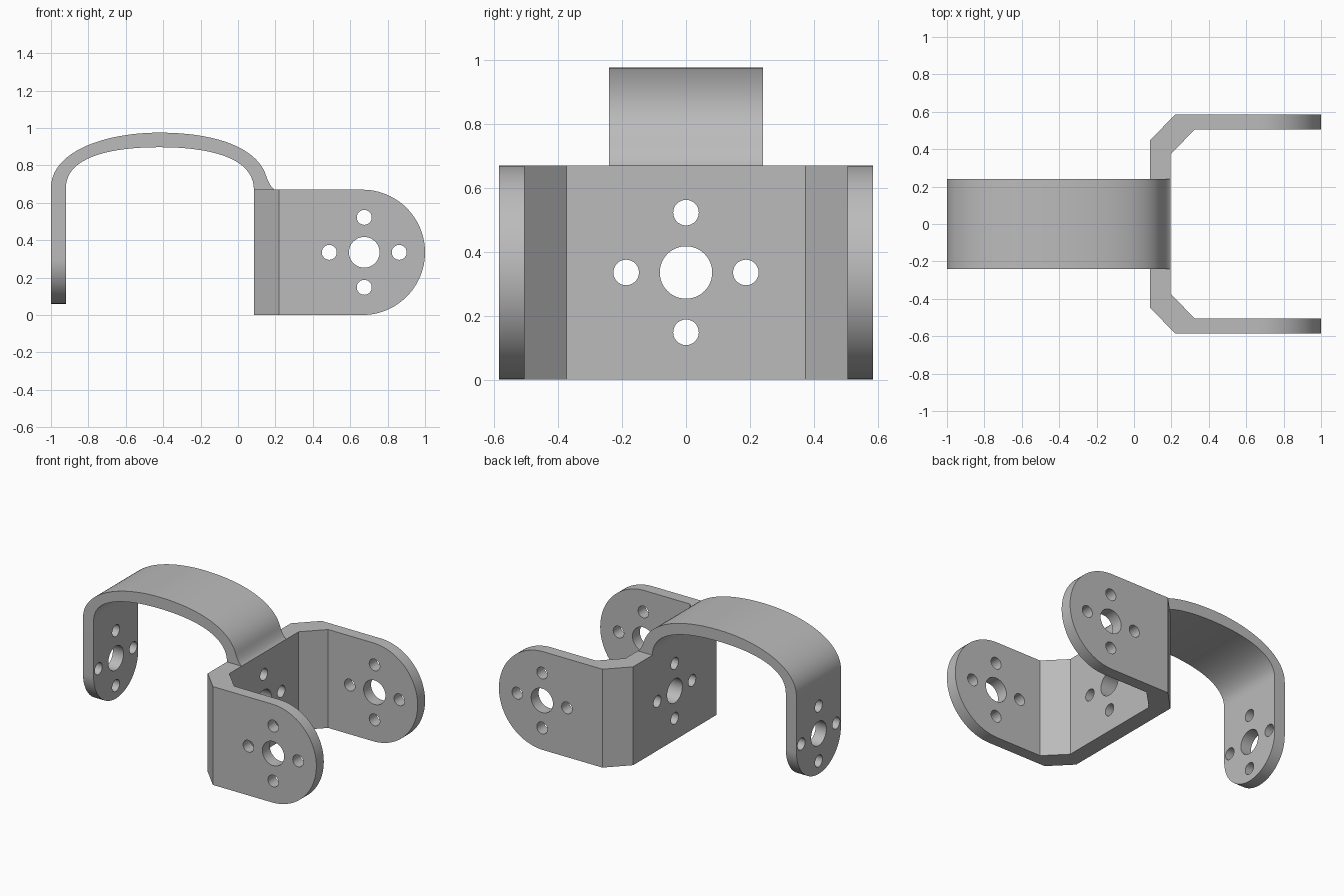
import bpy, bmesh, math
from mathutils import Vector
from mathutils.geometry import interpolate_bezier

cube = bpy.data.objects.get("Cube")
if cube:
    bpy.data.objects.remove(cube, do_unlink=True)

metal = bpy.data.materials.new("Grey metal")
metal.use_nodes = True
metal.diffuse_color = (0.5, 0.5, 0.5, 1)
metal.node_tree.nodes["Principled BSDF"].inputs["Base Color"].default_value = (0.5, 0.5, 0.5, 1)

# Maps a profile point (u, v) and a depth d to 3D for each extrusion axis
PLACE = {"x": lambda u, v, d: (d, u, v),
         "y": lambda u, v, d: (u, d, v),
         "z": lambda u, v, d: (u, v, d)}


def prisms(name, profiles, axis, lo, hi):
    """One object holding every closed profile extruded along an axis."""
    bm = bmesh.new()
    for pts in profiles:
        face = bm.faces.new([bm.verts.new(PLACE[axis](u, v, lo)) for u, v in pts])
        ext = bmesh.ops.extrude_face_region(bm, geom=[face])
        verts = [g for g in ext["geom"] if isinstance(g, bmesh.types.BMVert)]
        bmesh.ops.translate(bm, verts=verts, vec=PLACE[axis](0, 0, hi - lo))
    bmesh.ops.recalc_face_normals(bm, faces=bm.faces)
    mesh = bpy.data.meshes.new(name)
    bm.to_mesh(mesh)
    bm.free()
    mesh.materials.append(metal)
    obj = bpy.data.objects.new(name, mesh)
    bpy.context.collection.objects.link(obj)
    return obj


def arc(cu, cv, r, start, end, steps):
    angles = [math.radians(start + (end - start) * i / steps) for i in range(steps + 1)]
    return [(cu + r * math.cos(a), cv + r * math.sin(a)) for a in angles]


def hole_pattern(cu, cv):
    """A large centre hole with four small holes around it."""
    s = 0.187
    holes = [arc(cu, cv, 0.082, 0, 360, 48)[:-1]]
    for du, dv in ((s, 0), (-s, 0), (0, s), (0, -s)):
        holes.append(arc(cu + du, cv + dv, 0.04, 0, 360, 32)[:-1])
    return holes


def curve(*points, steps=24):
    p = [Vector((u, v, 0)) for u, v in points]
    return [(q.x, q.y) for q in interpolate_bezier(*p, steps)]


def finish(obj, cuts):
    """Apply the boolean cuts, drop the cutters and shade the rounded faces."""
    for cutter, operation in cuts:
        cutter.hide_render = True
        mod = obj.modifiers.new("cut", "BOOLEAN")
        mod.operation, mod.object, mod.solver = operation, cutter, "EXACT"
    bpy.ops.object.select_all(action="DESELECT")
    bpy.context.view_layer.objects.active = obj
    obj.select_set(True)
    for mod in list(obj.modifiers):
        bpy.ops.object.modifier_apply(modifier=mod.name)
    bpy.ops.object.shade_smooth_by_angle(angle=math.radians(25))
    for cutter, operation in cuts:
        bpy.data.objects.remove(cutter, do_unlink=True)


HEIGHT = 0.67
MID = HEIGHT / 2

# U-shaped bracket: plan outline with chamfered corners, mirrored across y
outer = [(1.1, -0.585), (0.22, -0.585), (0.085, -0.447)]
inner = [(0.195, -0.373), (0.325, -0.505), (1.1, -0.505)]
flip = lambda pts: [(x, -y) for x, y in reversed(pts)]
bracket = prisms("u_bracket", [outer + flip(outer) + flip(inner) + inner[::1]], "z", -0.1, 0.8)
side_outline = [(0, HEIGHT), (0, 0)] + arc(1 - MID, MID, MID, -90, 90, 48)
finish(bracket, [
    (prisms("arm_outline", [side_outline], "y", -1, 1), "INTERSECT"),
    (prisms("arm_holes", hole_pattern(0.675, MID), "y", -1, 1), "DIFFERENCE"),
    (prisms("plate_holes", hole_pattern(0, MID), "x", 0, 0.3), "DIFFERENCE")])

# Arched strap: upper edge out to the flared foot, then the lower edge back
upper = (curve((-1, 0.68), (-1, 0.87), (-0.72, 0.975), (-0.42, 0.975))
         + curve((-0.42, 0.975), (-0.13, 0.975), (0.1, 0.9), (0.15, 0.745))[1:]
         + curve((0.15, 0.745), (0.16, 0.715), (0.175, 0.685), (0.195, HEIGHT), steps=8)[1:])
lower = (curve((0.085, HEIGHT), (0.085, 0.845), (-0.16, 0.897), (-0.42, 0.897))
         + curve((-0.42, 0.897), (-0.68, 0.897), (-0.92, 0.845), (-0.92, 0.68))[1:])
strap = prisms("arched_strap", [[(-1, 0)] + upper + lower + [(-0.92, 0)]], "y", -0.3, 0.3)
end_outline = [(0.24, 1.1), (-0.24, 1.1)] + arc(0, 0.3, 0.24, 180, 360, 48)
finish(strap, [
    (prisms("strap_outline", [end_outline], "x", -1.2, 0.5), "INTERSECT"),
    (prisms("strap_holes", hole_pattern(0, MID), "x", -1.2, -0.8), "DIFFERENCE")])
